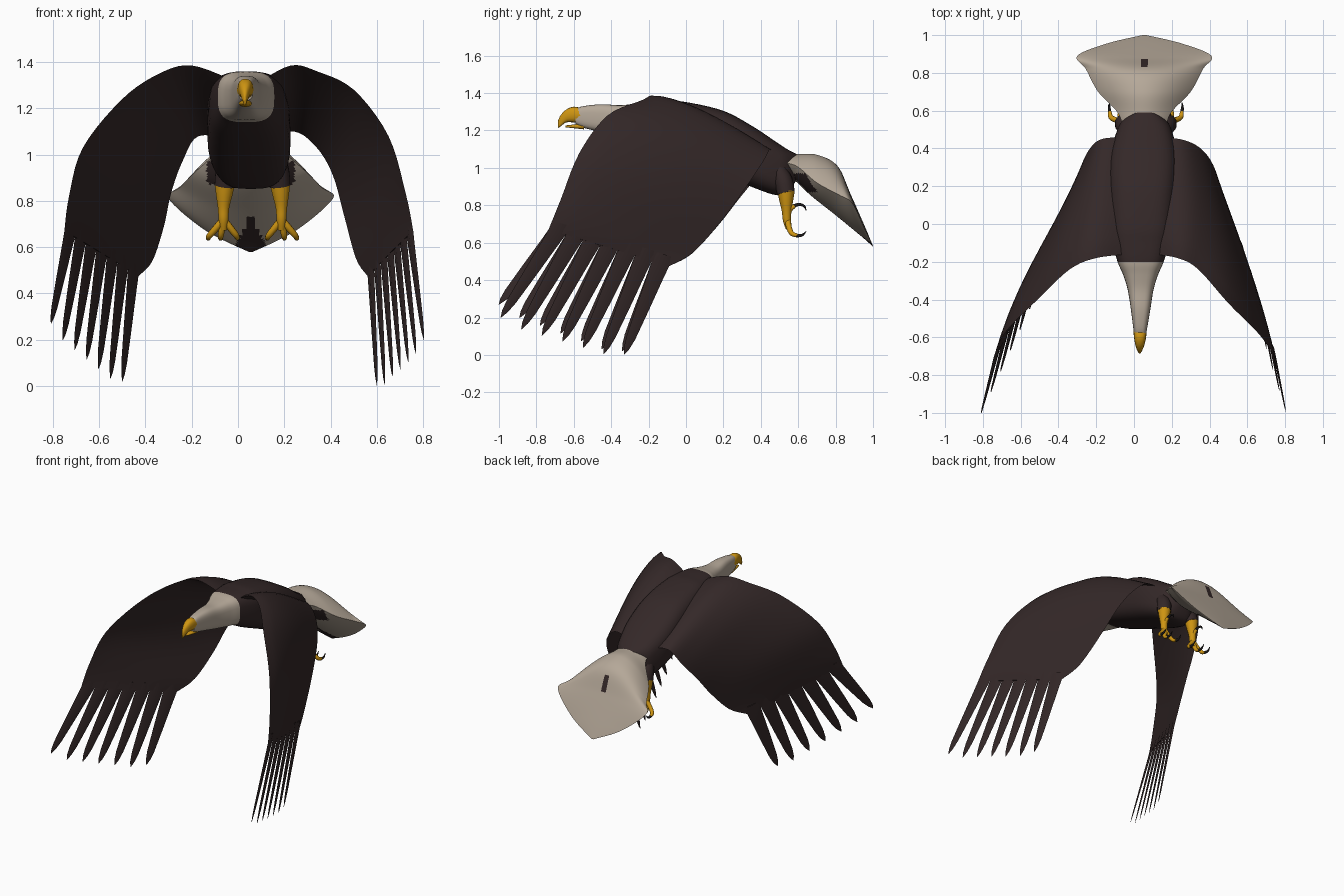
import bpy, bmesh, math
from mathutils import Vector

if "Cube" in bpy.data.objects:
    bpy.data.objects.remove(bpy.data.objects["Cube"])


def material(name, rgb):
    m = bpy.data.materials.new(name)
    m.diffuse_color = (*rgb, 1)
    m.use_nodes = True
    m.node_tree.nodes["Principled BSDF"].inputs["Base Color"].default_value = m.diffuse_color
    return m


DARK = material("dark brown plumage", (0.034, 0.021, 0.021))
WHITE = material("pale plumage", (0.46, 0.39, 0.315))
GOLD = material("golden beak and feet", (0.62, 0.30, 0.006))
CLAW = material("black claw", (0.012, 0.010, 0.010))


def smooth(rows, n):
    """Catmull-Rom interpolation of equal-length number rows."""
    out = []
    for i in range(len(rows) - 1):
        a, b, c, d = (rows[max(0, min(len(rows) - 1, i + k))] for k in (-1, 0, 1, 2))
        for s in range(n):
            t = s / n
            out.append([0.5 * (2 * q + (r - p) * t + (2 * p - 5 * q + 4 * r - w) * t * t
                               + (3 * q - p - 3 * r + w) * t ** 3)
                        for p, q, r, w in zip(a, b, c, d)])
    return out + [list(rows[-1])]


def loft(name, rings, mats, rule=None, angle=50):
    """Skin closed rings of points, cap both ends, colour faces by rule(center, normal)."""
    bm = bmesh.new()
    vr = [[bm.verts.new(p) for p in ring] for ring in rings]
    n = len(vr[0])
    for a, b in zip(vr, vr[1:]):
        for i in range(n):
            bm.faces.new((a[i], a[(i + 1) % n], b[(i + 1) % n], b[i]))
    bm.faces.new(vr[0])
    bm.faces.new(vr[-1])
    bmesh.ops.recalc_face_normals(bm, faces=bm.faces)
    bm.normal_update()
    if rule:
        for f in bm.faces:
            f.material_index = rule(f.calc_center_median(), f.normal)
    me = bpy.data.meshes.new(name)
    bm.to_mesh(me)
    bm.free()
    for m in mats:
        me.materials.append(m)
    me.shade_smooth()
    me.set_sharp_from_angle(angle=math.radians(angle))
    ob = bpy.data.objects.new(name, me)
    bpy.context.collection.objects.link(ob)
    return ob


def spow(v, p):
    return math.copysign(abs(v) ** p, v)


def barrel(name, stations, mats, rule=None, n=32, power=0.8, steps=5):
    """Loft along y from stations (y, top, bottom, half width, centre x)."""
    rings = []
    for y, top, bot, w, cx in smooth(stations, steps):
        rings.append([(cx + w * spow(math.cos(a), power), y,
                       (top + bot) / 2 + (top - bot) / 2 * spow(math.sin(a), power))
                      for a in (2 * math.pi * k / n for k in range(n))])
    return loft(name, rings, mats, rule)


def tube(name, pts, mat, n=10):
    """Round tube through (x, y, z, radius) points."""
    path = smooth(pts, 4)
    rings = []
    for i, p in enumerate(path):
        d = Vector(path[min(i + 1, len(path) - 1)][:3]) - Vector(path[max(i - 1, 0)][:3])
        d.normalize()
        u = d.cross(Vector((1, 0, 0))).normalized()
        v = d.cross(u)
        rings.append([Vector(p[:3]) + p[3] * (u * math.cos(a) + v * math.sin(a))
                      for a in (2 * math.pi * k / n for k in range(n))])
    return loft(name, rings, [mat])


# Head, neck and body in one loft: pale ahead of the shoulders, dark behind
barrel("body", [
    (-0.59, 1.315, 1.235, 0.030, 0.033), (-0.55, 1.330, 1.215, 0.037, 0.033),
    (-0.45, 1.340, 1.190, 0.052, 0.035), (-0.35, 1.335, 1.165, 0.068, 0.035),
    (-0.27, 1.345, 1.150, 0.092, 0.035), (-0.20, 1.358, 1.140, 0.122, 0.035),
    (-0.10, 1.358, 1.090, 0.150, 0.037), (0.00, 1.352, 1.045, 0.165, 0.040),
    (0.20, 1.305, 0.960, 0.178, 0.045), (0.36, 1.220, 0.895, 0.176, 0.050),
    (0.48, 1.140, 0.855, 0.150, 0.055), (0.55, 1.095, 0.870, 0.115, 0.055),
    (0.62, 1.060, 1.000, 0.020, 0.055)],
    [DARK, WHITE], lambda c, n: 1 if c.y < -0.2 else 0, power=0.64)

# Hooked beak
barrel("upper_beak", [
    (-0.555, 1.318, 1.240, 0.036, 0.032), (-0.60, 1.327, 1.243, 0.032, 0.032),
    (-0.64, 1.312, 1.243, 0.024, 0.031), (-0.67, 1.282, 1.222, 0.013, 0.030),
    (-0.685, 1.250, 1.212, 0.004, 0.030)], [GOLD], n=16)
barrel("lower_beak", [
    (-0.545, 1.240, 1.206, 0.028, 0.032), (-0.60, 1.232, 1.212, 0.019, 0.032),
    (-0.645, 1.227, 1.217, 0.006, 0.031)], [GOLD], n=16)

# Fanned tail: (top y, z, bottom y, z, edge y, z, half width)
TX = 0.055
tail = smooth([
    (0.50, 1.090, 0.50, 0.95, 0.50, 1.03, 0.110),
    (0.58, 1.075, 0.57, 0.94, 0.59, 1.01, 0.142),
    (0.70, 1.070, 0.67, 0.85, 0.70, 0.92, 0.245),
    (0.81, 1.010, 0.79, 0.755, 0.82, 0.855, 0.310),
    (0.88, 0.860, 0.90, 0.665, 0.89, 0.810, 0.355),
    (0.955, 0.690, 0.96, 0.615, 0.955, 0.675, 0.200),
    (1.00, 0.582, 1.00, 0.578, 1.00, 0.580, 0.010)], 12)
rings = []
for ty, tz, by, bz, ey, ez, w in tail:
    ring = []
    for k in range(120):
        a = 2 * math.pi * k / 120
        h = math.sin(a) ** 2
        py, pz = (ty, tz) if math.sin(a) >= 0 else (by, bz)
        ring.append((TX + w * math.cos(a), ey + (py - ey) * h, ez + (pz - ez) * h))
    rings.append(ring)


def tail_colour(c, n):
    dx = abs(c.x - TX)
    under = n.z < 0
    spot = not under and (dx / 0.024) ** 2 + ((c.y - 0.852) / 0.024) ** 2 < 1
    tip_patch = under and c.z < 0.735 and dx < (0.018 if c.z > 0.68 else 0.03 + (0.68 - c.z) * 0.5)
    coverts = under and 0.05 < dx < 0.19 and 0.58 < c.y < 0.70 and 0.87 < c.z < 0.97
    return 1 if spot or tip_patch or coverts else 0


loft("tail", rings, [WHITE, DARK], tail_colour)

# Wings: (leading edge xyz, trailing edge xyz) from root to feather line
LEFT = [(-.02, -.16, 1.32, -.02, .46, 1.06), (-.20, -.18, 1.385, -.17, .45, 1.08),
        (-.34, -.24, 1.35, -.24, .39, .97), (-.50, -.39, 1.24, -.29, .28, .83),
        (-.67, -.56, 1.03, -.32, .17, .69), (-.73, -.67, .82, -.37, .03, .54),
        (-.75, -.735, .67, -.43, -.09, .475)]
RIGHT = [(.10, -.16, 1.32, .10, .46, 1.06), (.23, -.18, 1.385, .24, .45, 1.10),
         (.34, -.24, 1.36, .34, .41, 1.03), (.50, -.42, 1.28, .41, .33, .91),
         (.65, -.57, 1.08, .46, .20, .73), (.725, -.67, .83, .51, .04, .55),
         (.757, -.735, .67, .56, -.09, .475)]


def wing(side, sections, lead_tip, trail_tip):
    sgn = -1 if side == "left" else 1
    rows = [(Vector(r[:3]), Vector(r[3:])) for r in smooth(sections, 5)]
    m, rings = 14, []
    for i, (le, te) in enumerate(rows):
        a, b = rows[max(i - 1, 0)], rows[min(i + 1, len(rows) - 1)]
        nrm = sgn * (b[0] + b[1] - a[0] - a[1]).cross(te - le).normalized()
        s = i / (len(rows) - 1)
        thick = 0.026 * (1 - s) + 0.005
        camber = 0.028 * math.sin(math.pi * s)
        ring = []
        for k in range(2 * m):
            u = k / m if k <= m else 2 - k / m
            bulge = math.sin(math.pi * u ** 0.7)
            ring.append(le.lerp(te, u) + nrm * bulge * (camber + (thick if k <= m else -thick)))
        rings.append(ring)
    loft(side + "_wing", rings, [DARK])
    # Seven separated flight feathers
    le, te = rows[-1]
    chord = (te - le).normalized()
    half = (te - le).length / 14
    for i in range(7):
        base = le.lerp(te, (i + 0.5) / 7)
        tip = lead_tip.lerp(trail_tip, i / 6)
        if 0 < i < 6:
            tip.z -= 0.03
        along = tip - base
        nrm = along.cross(chord).normalized()
        blade = []
        for t, w in ((-.1, .8), (0, 1.0), (.15, .9), (.5, .72), (.82, .52), (.93, .32), (1, .03)):
            c = base + along * t
            e, h = chord * half * w, nrm * 0.006 * min(1, w + 0.1)
            blade.append([c + e, c + h, c - e, c - h])
        loft(f"{side}_flight_feather_{i + 1}", blade, [DARK])


wing("left", LEFT, Vector((-.808, -1.0, .27)), Vector((-.50, -.34, .02)))
wing("right", RIGHT, Vector((.803, -.99, .20)), Vector((.60, -.33, .003)))

# Thighs, legs, toes and claws, mirrored about the body centre
for side, s in (("left", -1), ("right", 1)):
    X = 0.0625 + s * 0.125
    tube(side + "_thigh", [(X - s * .03, .49, 1.0, .04), (X - s * .015, .52, .93, .05),
                           (X - s * .006, .535, .865, .047)], DARK)
    tube(side + "_leg", [(X - s * .006, .535, .875, .046), (X - s * .003, .536, .83, .038),
                         (X, .538, .77, .026), (X, .54, .72, .022), (X, .55, .675, .016)], GOLD)
    for j, dx in enumerate((0.060, 0.012, -0.055)):
        tube(f"{side}_toe_{j + 1}", [(X, .545, .72, .016), (X + s * dx * .5, .550, .685, .015),
                                     (X + s * dx, .565, .650, .013),
                                     (X + s * dx * 1.1, .595, .638, .010)], GOLD)
        tube(f"{side}_claw_{j + 1}", [(X + s * dx * 1.1, .590, .638, .010),
                                      (X + s * dx * 1.15, .620, .640, .007),
                                      (X + s * dx * 1.1, .642, .660, .002)], CLAW)
    tube(side + "_hind_toe", [(X, .535, .735, .016), (X, .555, .775, .013),
                              (X, .580, .797, .011)], GOLD)
    tube(side + "_hind_claw", [(X, .575, .795, .010), (X, .605, .805, .008),
                               (X, .632, .795, .006), (X, .642, .772, .002)], CLAW)
